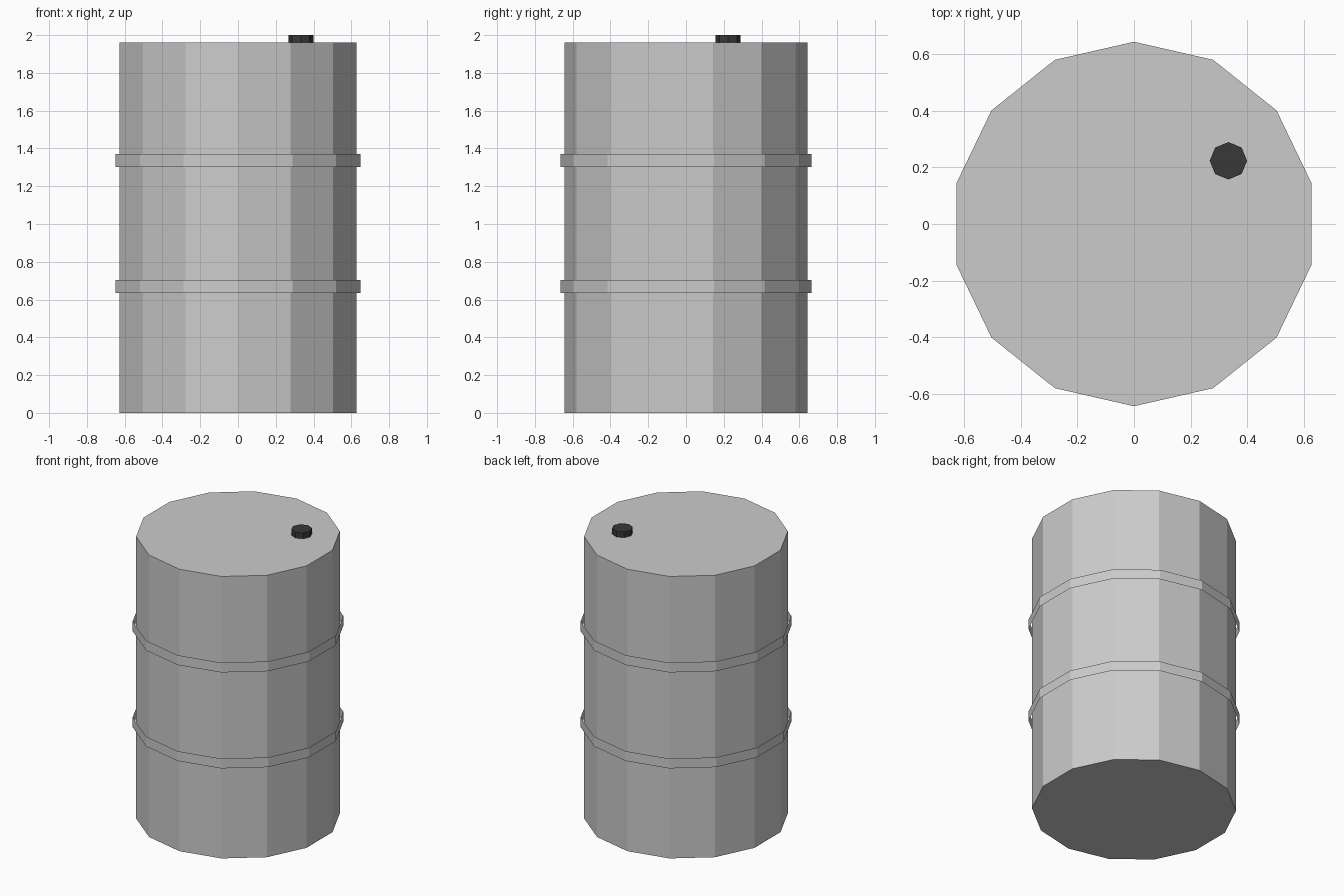
import bpy, bmesh
from math import sin, cos, tau

if "Cube" in bpy.data.objects:
    bpy.data.objects.remove(bpy.data.objects["Cube"])


def prism(name, sides, radius, z0, z1, center=(0, 0), caps=True, material=None):
    """Upright flat-shaded prism with a vertex on +y; open band when caps is False."""
    bm = bmesh.new()
    loops = [[bm.verts.new((center[0] + radius * sin(tau * i / sides),
                            center[1] + radius * cos(tau * i / sides), z))
              for i in range(sides)] for z in (z0, z1)]
    low, high = loops
    for i in range(sides):
        j = (i + 1) % sides
        bm.faces.new((low[j], low[i], high[i], high[j]))
    if caps:
        bm.faces.new(low)
        bm.faces.new(high[::-1])
    mesh = bpy.data.meshes.new(name)
    bm.to_mesh(mesh)
    bm.free()
    obj = bpy.data.objects.new(name, mesh)
    bpy.context.collection.objects.link(obj)
    if material:
        mesh.materials.append(material)
    return obj


dark = bpy.data.materials.new("dark_cap")
dark.diffuse_color = (0.04, 0.04, 0.04, 1)
dark.use_nodes = True
dark.node_tree.nodes["Principled BSDF"].inputs["Base Color"].default_value = dark.diffuse_color

# Drum body
prism("drum_body", 14, 0.643, 0, 1.96)

# Two open hoops standing slightly off the body
for name, z in (("lower_hoop", 0.67), ("upper_hoop", 1.337)):
    prism(name, 14, 0.665, z - 0.034, z + 0.034, caps=False)

# Filler cap on the lid
prism("filler_cap", 8, 0.066, 1.958, 2.0, center=(0.333, 0.223), material=dark)
